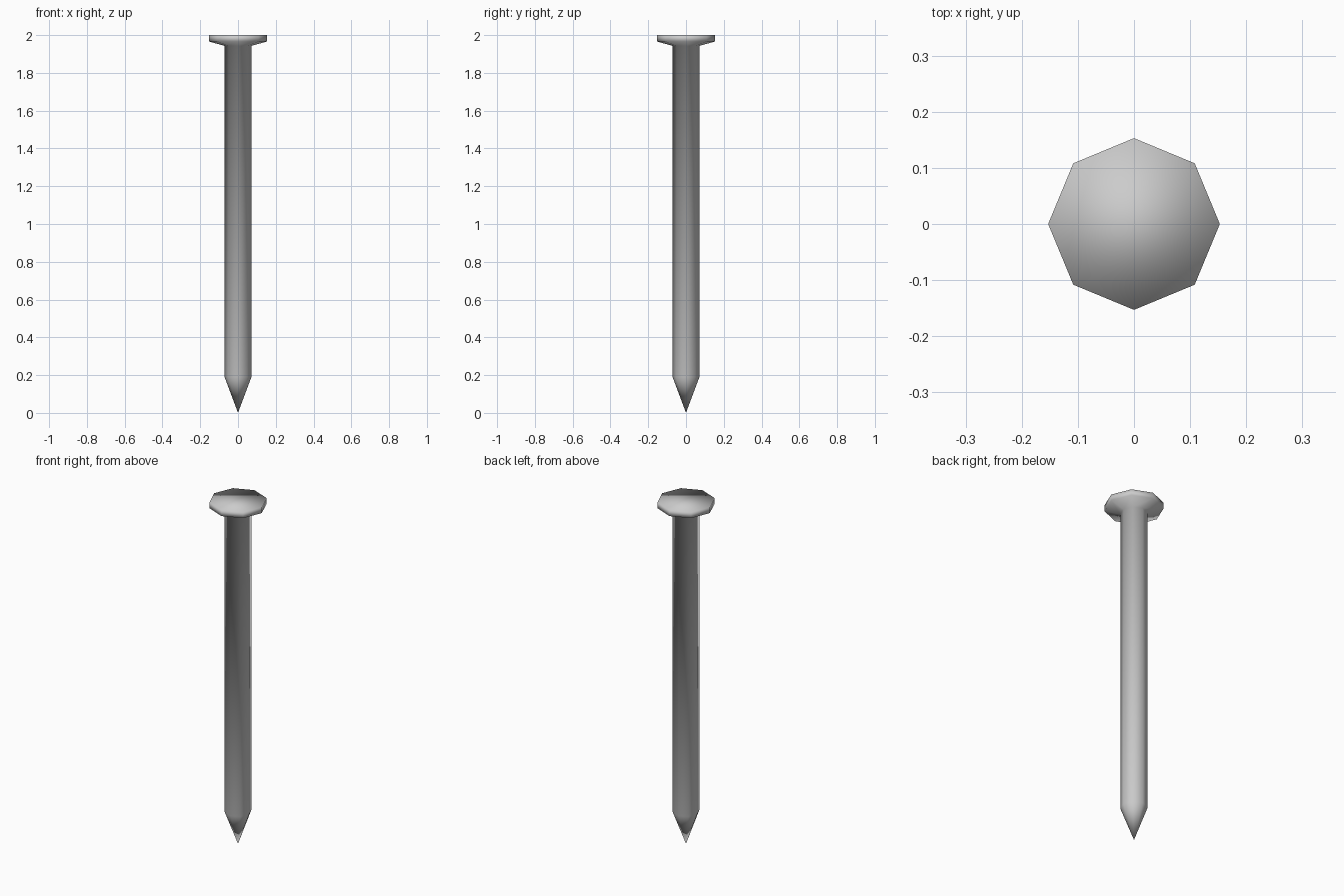
import bpy, bmesh
from math import cos, sin, pi

if "Cube" in bpy.data.objects:
    bpy.data.objects.remove(bpy.data.objects["Cube"])

SIDES = 8


def lathe(name, profile):
    """Closed eight-sided solid from (radius, z) points; radius 0 makes a point."""
    bm = bmesh.new()
    rings = []
    for r, z in profile:
        if r == 0:
            rings.append([bm.verts.new((0, 0, z))] * SIDES)
        else:
            rings.append([bm.verts.new((r * cos(2 * pi * i / SIDES),
                                        r * sin(2 * pi * i / SIDES), z))
                          for i in range(SIDES)])
    for a, b in zip(rings, rings[1:]):
        for i in range(SIDES):
            j = (i + 1) % SIDES
            bm.faces.new(dict.fromkeys((a[i], a[j], b[j], b[i])))
    bm.faces.new(rings[-1])
    bmesh.ops.recalc_face_normals(bm, faces=bm.faces)
    for f in bm.faces:
        f.smooth = True
    mesh = bpy.data.meshes.new(name)
    bm.to_mesh(mesh)
    bm.free()
    obj = bpy.data.objects.new(name, mesh)
    bpy.context.collection.objects.link(obj)
    return obj


# Point, shank, flared underside, rim and flat top in one continuous solid
lathe("nail", [(0, 0), (0.071, 0.19), (0.071, 1.943), (0.153, 1.966), (0.153, 2.0)])
